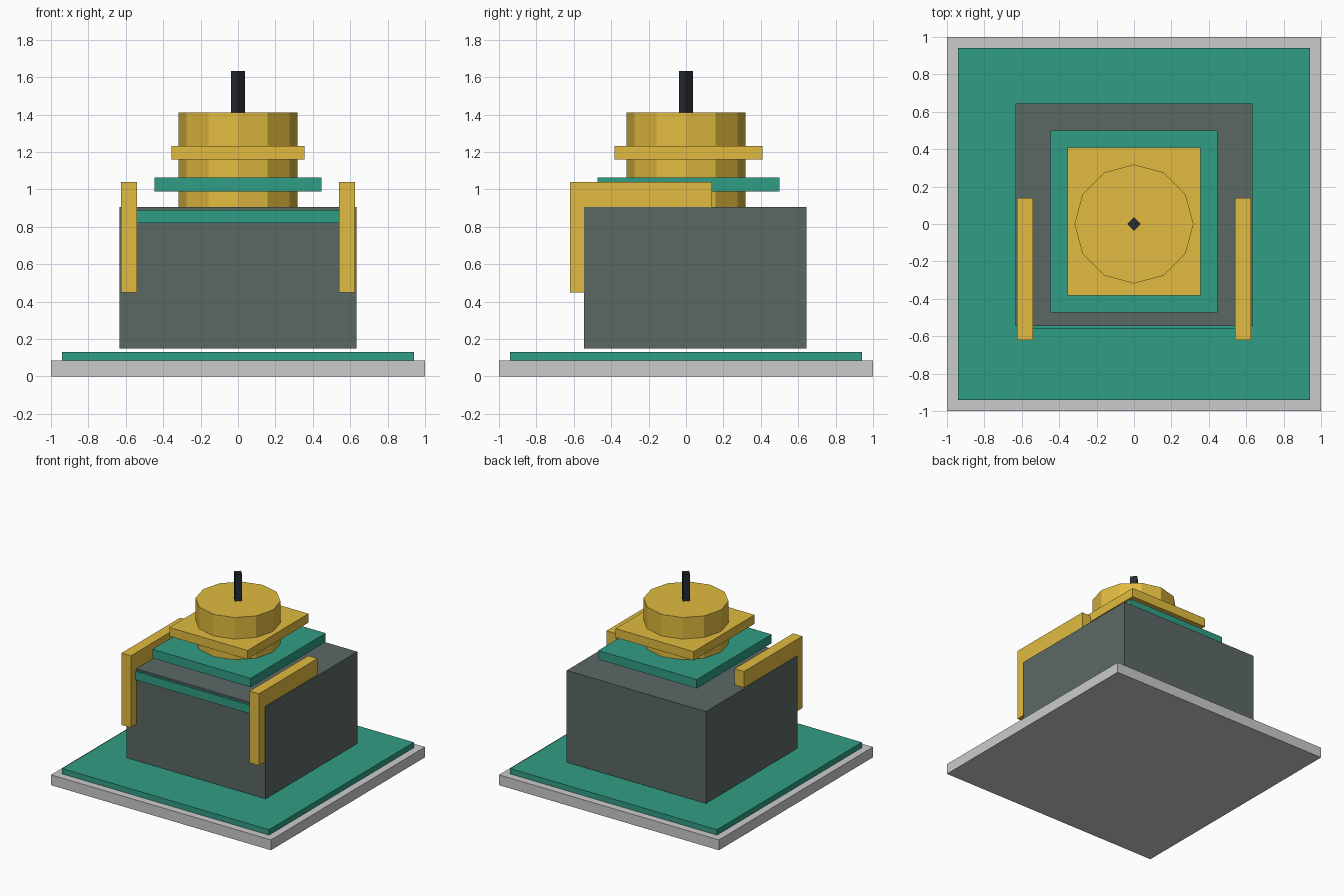
import bpy, bmesh, math

if "Cube" in bpy.data.objects:
    bpy.data.objects.remove(bpy.data.objects["Cube"])


def material(name, rgb):
    m = bpy.data.materials.new(name)
    m.diffuse_color = (*rgb, 1)
    m.use_nodes = True
    m.node_tree.nodes["Principled BSDF"].inputs["Base Color"].default_value = m.diffuse_color
    return m


GREEN = material("green", (0.03, 0.34, 0.23))
YELLOW = material("yellow", (0.75, 0.50, 0.05))
SLATE = material("slate", (0.105, 0.14, 0.13))
BLACK = material("black", (0.02, 0.025, 0.03))


def finish(name, bm, mat):
    bmesh.ops.recalc_face_normals(bm, faces=bm.faces)
    me = bpy.data.meshes.new(name)
    bm.to_mesh(me)
    bm.free()
    ob = bpy.data.objects.new(name, me)
    bpy.context.collection.objects.link(ob)
    if mat:
        me.materials.append(mat)
    return ob


def box(name, x, y, z, mat=None):
    bm = bmesh.new()
    bmesh.ops.create_cube(bm, size=1)
    for v in bm.verts:
        for i, (lo, hi) in enumerate((x, y, z)):
            v.co[i] = lo if v.co[i] < 0 else hi
    return finish(name, bm, mat)


def prism(name, sides, radius, z0, z1, mat):
    bm = bmesh.new()
    ring = [bm.verts.new((radius * math.cos(math.tau * i / sides),
                          radius * math.sin(math.tau * i / sides), z0)) for i in range(sides)]
    face = bm.faces.new(ring)
    ext = bmesh.ops.extrude_face_region(bm, geom=[face], use_keep_orig=True)
    for v in ext["geom"]:
        if isinstance(v, bmesh.types.BMVert):
            v.co.z = z1
    return finish(name, bm, mat)


def bracket(name, x0, x1, profile, mat):
    # side profile in y, z pushed across x
    bm = bmesh.new()
    face = bm.faces.new([bm.verts.new((x0, y, z)) for y, z in profile])
    ext = bmesh.ops.extrude_face_region(bm, geom=[face], use_keep_orig=True)
    for v in ext["geom"]:
        if isinstance(v, bmesh.types.BMVert):
            v.co.x = x1
    return finish(name, bm, mat)


# Ground slab and lawn
box("base_slab", (-1, 1), (-1, 1), (0, 0.085))
box("base_lawn", (-0.94, 0.94), (-0.94, 0.94), (0.085, 0.13), GREEN)

# Main block, hovering just above the lawn, with its front trim
box("main_block", (-0.633, 0.633), (-0.545, 0.645), (0.15, 0.905), SLATE)
box("front_trim", (-0.54, 0.54), (-0.56, -0.54), (0.82, 0.89), GREEN)

# L-shaped brackets over the front edge
L = [(-0.62, 0.45), (-0.545, 0.45), (-0.545, 0.907), (0.14, 0.907), (0.14, 1.04), (-0.62, 1.04)]
for side, s in (("left", -1), ("right", 1)):
    bracket(side + "_bracket", s * 0.54, s * 0.625, L, YELLOW)

# Drum with two square collars and a thin square mast
prism("drum", 12, 0.318, 0.905, 1.41, YELLOW)
box("lower_collar", (-0.447, 0.447), (-0.473, 0.5), (0.99, 1.063), GREEN)
box("upper_collar", (-0.355, 0.355), (-0.383, 0.408), (1.16, 1.233), YELLOW)
prism("mast", 4, 0.037, 1.41, 1.633, BLACK)
